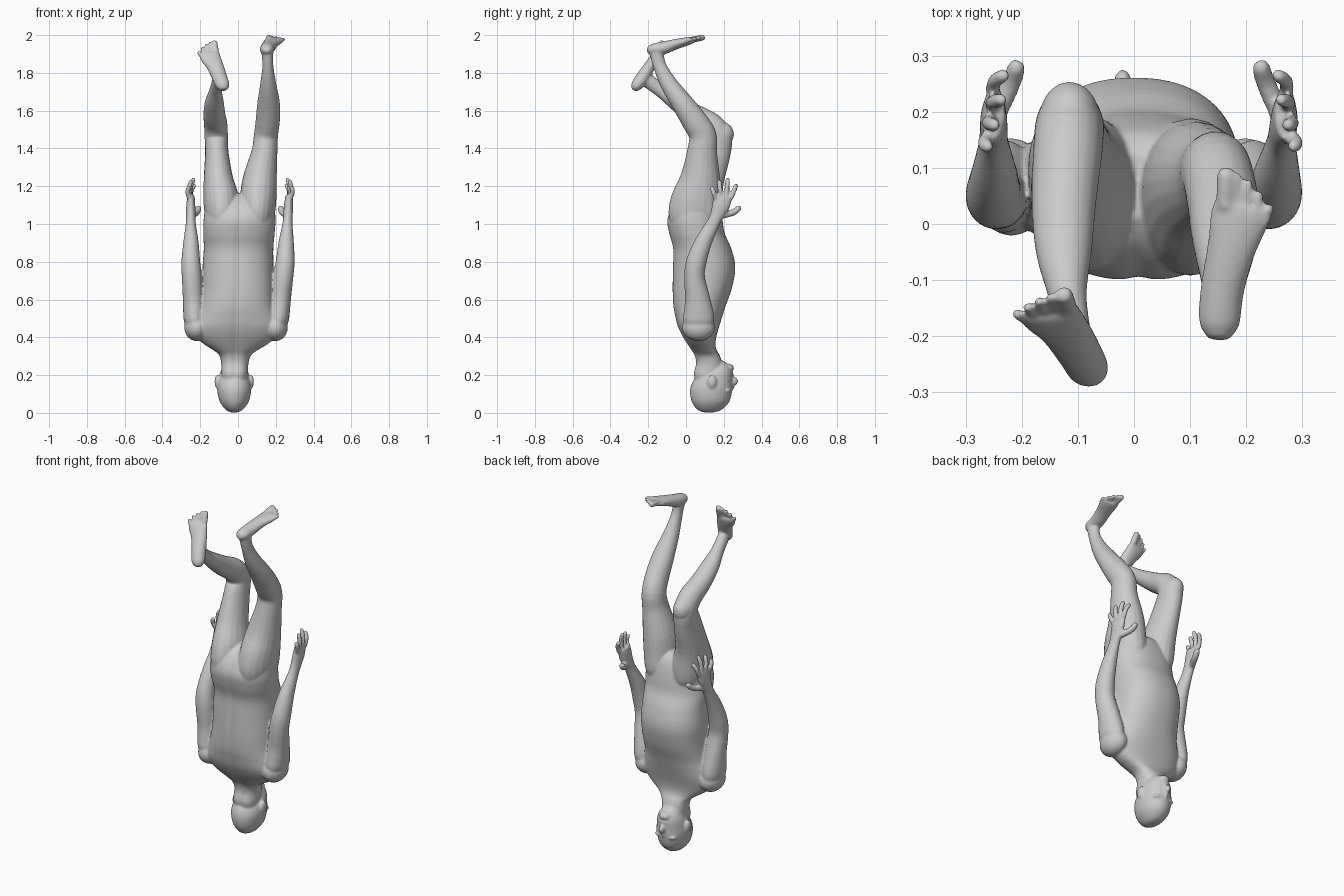
import bpy, bmesh, math
from mathutils import Vector, Matrix

bm = bmesh.new()
X = Vector((1, 0, 0))


def spline(secs, steps):
    """Catmull-Rom interpolation of (x, y, z, radius a, radius b) sections."""
    s = [Vector(p) for p in secs]
    out = []
    for i in range(len(s) - 1):
        p0, p1, p2, p3 = s[max(i - 1, 0)], s[i], s[i + 1], s[min(i + 2, len(s) - 1)]
        for k in range(steps):
            t = k / steps
            out.append(0.5 * (2 * p1 + (p2 - p0) * t + (2 * p0 - 5 * p1 + 4 * p2 - p3) * t * t
                              + (3 * p1 - p0 - 3 * p2 + p3) * t ** 3))
    return out + [s[-1]]


def loft(secs, ref=X, n=20, steps=4, flat=False, power=1.0, groove=0.0):
    """Skin elliptical rings along a path; flat keeps the rings horizontal."""
    pts = spline(secs, steps)
    rings = []
    for i, p in enumerate(pts):
        c = Vector(p[:3])
        lo, hi = pts[max(i - 1, 0)], pts[min(i + 1, len(pts) - 1)]
        t = Vector((0, 0, 1)) if flat else (Vector(hi[:3]) - Vector(lo[:3])).normalized()
        a = (ref - t * ref.dot(t)).normalized()
        b = t.cross(a)
        ring = []
        for k in range(n):
            w = 2 * math.pi * k / n
            cw, sw = math.cos(w), math.sin(w)
            v = c + a * p[3] * math.copysign(abs(cw) ** power, cw) + b * p[4] * math.copysign(abs(sw) ** power, sw)
            if groove and sw < 0:
                v.y += groove * math.exp(-((v.x - c.x) / 0.02) ** 2)
            ring.append(bm.verts.new(v))
        rings.append(ring)
    for r, q in zip(rings, rings[1:]):
        for k in range(n):
            bm.faces.new((r[k], r[(k + 1) % n], q[(k + 1) % n], q[k]))
    bm.faces.new(rings[0][::-1])
    bm.faces.new(rings[-1])


def blob(c, r):
    m = Matrix.Translation(c) @ Matrix.Diagonal((*r, 1))
    bmesh.ops.create_uvsphere(bm, u_segments=20, v_segments=12, radius=1, matrix=m)


def digit(base, tip, r, bend=(0, 0, 0)):
    b, t = Vector(base), Vector(tip)
    mid = b.lerp(t, 0.55) + Vector(bend)
    end = b.lerp(t, 0.9)
    loft([(*b, r, r), (*mid, r, r), (*end, r * .9, r * .9), (*t, r * .5, r * .5)],
         ref=Vector((1, 0.1, 0.05)), n=10, steps=3)


# torso, neck to crotch
loft([(-.018, .125, .12, .06, .06), (-.018, .115, .20, .070, .078), (-.017, .121, .26, .072, .072),
      (-.015, .11, .305, .084, .068), (-.013, .093, .335, .122, .068), (-.012, .081, .365, .17, .075),
      (-.011, .071, .405, .212, .09), (-.01, .066, .455, .228, .109), (-.008, .067, .51, .212, .125),
      (-.005, .071, .57, .195, .14), (0, .085, .66, .189, .158), (0, .095, .77, .188, .166),
      (.003, .085, .87, .184, .155), (.005, .057, .95, .189, .148), (.008, .046, 1.02, .19, .147),
      (.01, .05, 1.08, .178, .130), (.01, .06, 1.13, .11, .10), (.01, .065, 1.16, .055, .06)],
     n=56, flat=True, power=.88, groove=.008)

# head and face
loft([(-.02, .122, .003, .020, .028), (-.02, .125, .018, .046, .066), (-.02, .13, .06, .077, .1),
      (-.02, .133, .12, .09, .112), (-.02, .142, .17, .086, .104), (-.02, .163, .215, .074, .082),
      (-.02, .173, .25, .055, .057), (-.02, .165, .275, .035, .035)], n=28, flat=True)
blob((-.02, .252, .168), (.016, .024, .024))                    # nose
blob((-.02, .242, .145), (.009, .014, .03))                     # nose bridge
blob((-.02, .234, .205), (.028, .018, .014))                    # lips
blob((-.02, .222, .237), (.034, .032, .024))                    # chin
for s in (-1, 1):
    blob((-.02 + s * .035, .218, .118), (.034, .022, .012))     # brow
    blob((-.02 + s * .033, .218, .14), (.015, .014, .010))      # eye
    blob((-.02 + s * .090, .137, .165), (.014, .025, .036))     # ear


# arms and hands
def arm_point(p, s):
    x, y, z = p[:3]
    return (x if s > 0 else -x + (z - .8) * .06, y, z, *p[3:])


for s in (1, -1):
    P = lambda *p: arm_point(p, s)
    blob(P(.198, .066, .452), (.066, .088, .072))               # shoulder
    loft([P(.204, .067, .44, .042, .07), P(.212, .067, .49, .056, .083), P(.218, .066, .54, .057, .078),
          P(.226, .06, .61, .055, .066), P(.24, .045, .72, .053, .055),
          P(.25, .055, .80, .05, .054), P(.255, .09, .90, .041, .046), P(.262, .142, 1.0, .027, .035),
          P(.265, .165, 1.05, .025, .037), P(.268, .185, 1.10, .024, .048), P(.27, .198, 1.15, .019, .05)])
    for k, tip in enumerate([(.287, .135, 1.20), (.275, .175, 1.235), (.262, .222, 1.245), (.255, .268, 1.212)]):
        digit(P(.272, .16 + k * .026, 1.125 + .004 * k), P(*tip), .0135, (s * .008, 0, 0))
    digit(P(.262, .19, 1.045), P(.222, .29, 1.088), .018, (-s * .004, .004, -.008))

# legs: one nearly straight, one bent back at the knee
loft([(.096, .047, .98, .08, .12), (.100, .047, 1.05, .094, .14), (.106, .055, 1.13, .097, .134),
      (.116, .075, 1.24, .09, .107),
      (.14, .085, 1.38, .069, .08), (.148, .088, 1.47, .064, .073), (.158, .042, 1.55, .064, .068),
      (.162, -.02, 1.64, .06, .058), (.16, -.09, 1.74, .043, .046), (.158, -.14, 1.84, .029, .035),
      (.155, -.158, 1.92, .033, .038)])
loft([(-.08, .05, .98, .08, .12), (-.084, .052, 1.05, .092, .138), (-.088, .067, 1.13, .095, .132),
      (-.104, .10, 1.24, .078, .104),
      (-.112, .148, 1.38, .062, .09), (-.115, .168, 1.46, .062, .075), (-.118, .13, 1.525, .062, .066),
      (-.125, .04, 1.582, .058, .056), (-.125, -.05, 1.645, .05, .046), (-.118, -.13, 1.705, .034, .037),
      (-.106, -.205, 1.76, .031, .038)])
blob((-.115, .188, 1.475), (.054, .066, .066))                  # bent knee cap


# feet with five toes each, big toe on the inner side
def foot(path, across, inner, outer, big, small):
    loft(path, ref=Vector(across), n=20)
    i, o, b, l = map(Vector, (inner, outer, big, small))
    for k in range(5):
        f = k / 4
        tip = b.lerp(l, f) + (b - i).normalized() * (.012 * math.sin(math.pi * f))
        digit(i.lerp(o, f), tip, .017 if k == 0 else .0105)


foot([(.15, -.205, 1.928, .018, .016), (.152, -.178, 1.924, .036, .03), (.157, -.12, 1.932, .039, .034),
      (.172, -.05, 1.953, .043, .027), (.188, .01, 1.968, .053, .021), (.194, .035, 1.975, .05, .016)],
     (1, -.35, 0), (.163, .03, 1.975), (.23, .0, 1.972), (.164, .1, 1.989), (.243, .035, 1.979))
foot([(-.075, -.275, 1.71, .018, .016), (-.08, -.262, 1.732, .036, .030), (-.097, -.23, 1.775, .040, .036),
      (-.123, -.19, 1.84, .046, .029), (-.147, -.165, 1.885, .055, .022), (-.153, -.155, 1.905, .052, .016)],
     (1, .25, .3), (-.118, -.148, 1.91), (-.19, -.172, 1.88), (-.126, -.122, 1.97), (-.212, -.158, 1.914))

# fuse all parts into one skin
bmesh.ops.recalc_face_normals(bm, faces=bm.faces[:])
mesh = bpy.data.meshes.new("human_body")
bm.to_mesh(mesh)
bm.free()
body = bpy.data.objects.new("human_body", mesh)
bpy.context.collection.objects.link(body)
rm = body.modifiers.new("fuse", 'REMESH')
rm.mode = 'VOXEL'
rm.voxel_size = .0055
rm.use_smooth_shade = True
sm = body.modifiers.new("soften", 'SMOOTH')
sm.factor = .5
sm.iterations = 7
